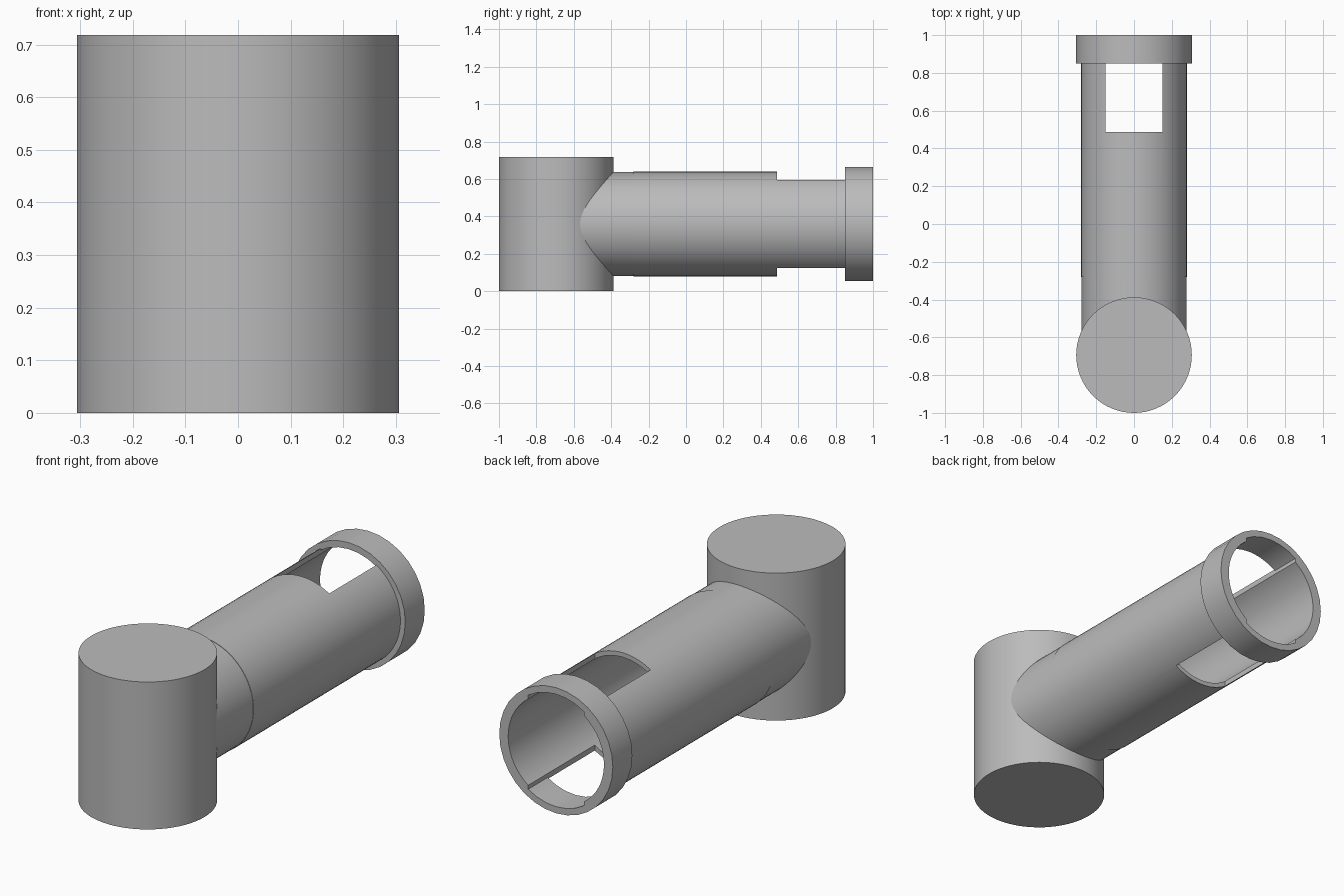
import bpy, bmesh, math
from mathutils import Matrix, Vector

old = bpy.data.objects.get("Cube")
if old:
    bpy.data.objects.remove(old, do_unlink=True)

grey = bpy.data.materials.new("plain grey")
grey.use_nodes = True
grey.diffuse_color = (0.5, 0.5, 0.5, 1)
grey.node_tree.nodes["Principled BSDF"].inputs["Base Color"].default_value = (0.5, 0.5, 0.5, 1)

AXIS_Z = 0.359                     # height of the horizontal tube's axis
POST_Y = -0.694
OUTER, INNER, RIM = 0.28, 0.258, 0.306


def finish(name, bm):
    bmesh.ops.recalc_face_normals(bm, faces=bm.faces)
    mesh = bpy.data.meshes.new(name)
    bm.to_mesh(mesh)
    bm.free()
    mesh.materials.append(grey)
    obj = bpy.data.objects.new(name, mesh)
    bpy.context.collection.objects.link(obj)
    return obj


def lathe(name, profile, sides, matrix, closed):
    """Revolve (radius, height) points about z, then place the result."""
    bm = bmesh.new()
    rings = []
    for r, h in profile:
        rings.append([bm.verts.new((r * math.cos(a), r * math.sin(a), h))
                      for a in (2 * math.pi * i / sides for i in range(sides))])
    pairs = list(zip(rings, rings[1:]))
    if closed:
        pairs.append((rings[-1], rings[0]))
    else:
        bm.faces.new(rings[0])
        bm.faces.new(rings[-1])
    for a, b in pairs:
        for i in range(sides):
            j = (i + 1) % sides
            bm.faces.new((a[i], a[j], b[j], b[i]))
    bm.transform(matrix)
    return finish(name, bm)


def boolean(target, other, operation):
    mod = target.modifiers.new(operation.lower(), 'BOOLEAN')
    mod.operation = operation
    mod.solver = 'EXACT'
    mod.object = other
    select(target)
    bpy.ops.object.modifier_apply(modifier=mod.name)
    bpy.data.objects.remove(other, do_unlink=True)


def select(obj):
    bpy.ops.object.select_all(action='DESELECT')
    obj.select_set(True)
    bpy.context.view_layer.objects.active = obj


along_y = Matrix.Translation((0, 0, AXIS_Z)) @ Matrix.Rotation(-math.pi / 2, 4, 'X')

# Upright post, with loops where the end caps meet the wall
post = lathe("upright_post", [(RIM, 0), (RIM, 0.05), (RIM, 0.668), (RIM, 0.718)],
             64, Matrix.Translation((0, POST_Y, 0)), False)

# Solid neck joining the post to the tube
neck = lathe("neck", [(OUTER - 0.002, -0.6), (OUTER - 0.002, -0.27)], 64, along_y, False)

# Hollow tube, slotted through top and bottom towards its open end
tube = lathe("slotted_tube", [(OUTER, -0.28), (OUTER, 0.487), (OUTER, 1),
                              (INNER, 1), (INNER, 0.487), (INNER, -0.28)],
             64, along_y, True)
bm = bmesh.new()
bmesh.ops.create_cube(bm, size=1, matrix=Matrix.Translation((0, 0.787, AXIS_Z))
                      @ Matrix.Diagonal(Vector((0.3, 0.6, 1, 1))))
slot = finish("slot_cutter", bm)
slot.hide_render = True
boolean(tube, slot, 'DIFFERENCE')

# Collar around the open end
collar = lathe("end_collar", [(RIM, 0.85), (RIM, 1), (OUTER - 0.006, 1),
                              (OUTER - 0.006, 0.85)], 32, along_y, True)

for part in (post, neck, tube, collar):
    select(part)
    bpy.ops.object.shade_smooth_by_angle(angle=math.radians(30))
